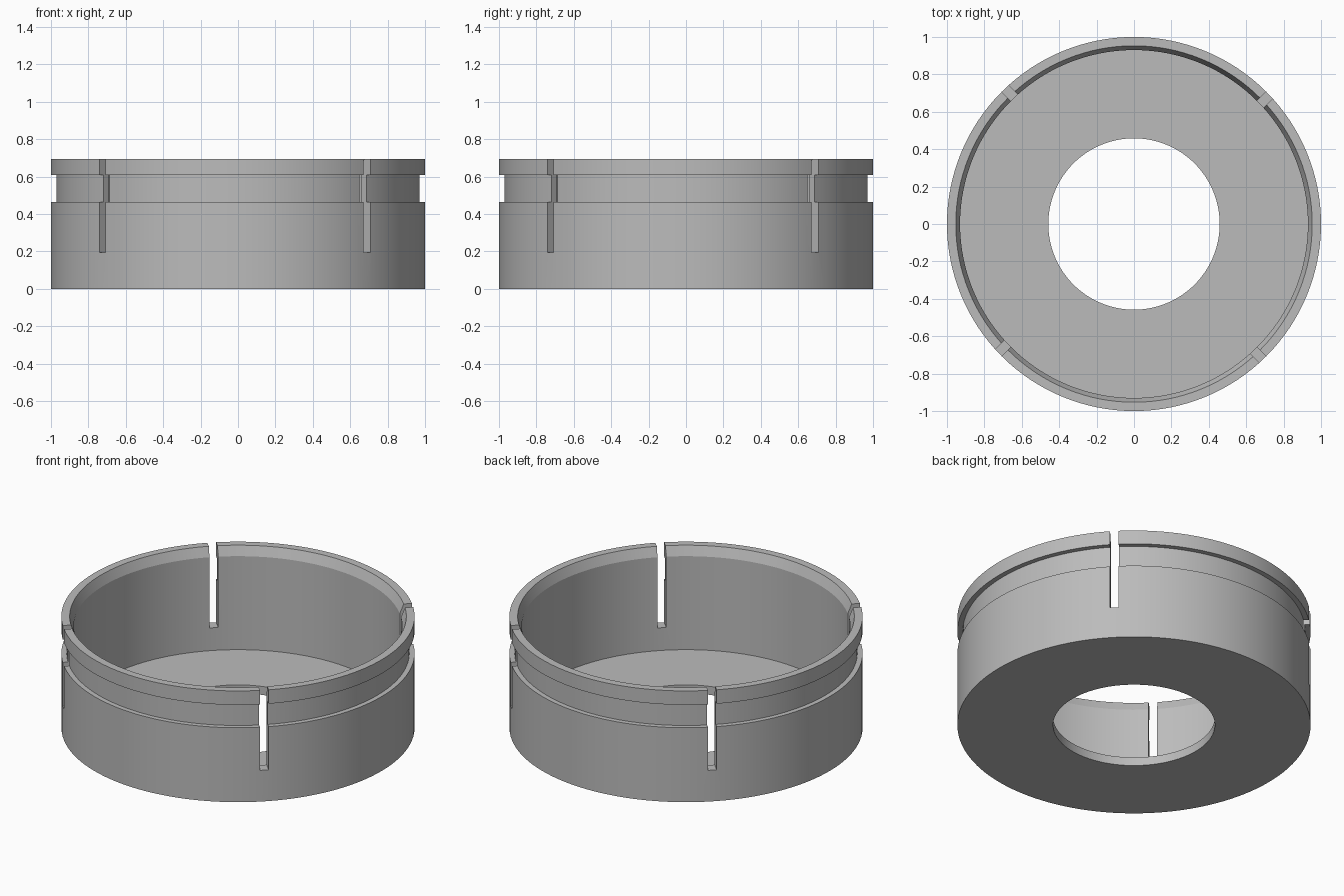
import bpy, bmesh, math
from mathutils import Matrix, Vector

if "Cube" in bpy.data.objects:
    bpy.data.objects.remove(bpy.data.objects["Cube"])

SEGMENTS = 128
SLOT_WIDTH = 0.05

grey = bpy.data.materials.new("plain grey")
grey.diffuse_color = (0.5, 0.5, 0.5, 1)
grey.use_nodes = True
grey.node_tree.nodes["Principled BSDF"].inputs["Base Color"].default_value = grey.diffuse_color


def make_object(name, bm):
    bmesh.ops.recalc_face_normals(bm, faces=bm.faces)
    mesh = bpy.data.meshes.new(name)
    bm.to_mesh(mesh)
    bm.free()
    mesh.materials.append(grey)
    obj = bpy.data.objects.new(name, mesh)
    bpy.context.collection.objects.link(obj)
    return obj


# Cup: closed (radius, height) section with floor hole, outer groove and chamfered rim
section = [(0.458, 0), (1, 0), (1, 0.465), (0.97, 0.465), (0.97, 0.608), (1, 0.608),
           (1, 0.695), (0.953, 0.695), (0.93, 0.637), (0.93, 0.053), (0.458, 0.053)]
bm = bmesh.new()
rings = []
for i in range(SEGMENTS):
    a = 2 * math.pi * i / SEGMENTS
    rings.append([bm.verts.new((r * math.cos(a), r * math.sin(a), z)) for r, z in section])
for i in range(SEGMENTS):
    p, q = rings[i], rings[(i + 1) % SEGMENTS]
    for j in range(len(section)):
        k = (j + 1) % len(section)
        bm.faces.new((p[j], q[j], q[k], p[k]))
cup = make_object("slotted_cup", bm)

# Slot cutter: four boxes on the diagonals, each with one side on the diagonal line
bm = bmesh.new()
for i in range(4):
    turn = Matrix.Rotation(math.radians(45 + 90 * i), 4, "Z")
    place = Matrix.Translation(Vector((0.95, -SLOT_WIDTH / 2, 0.495)))
    size = Matrix.Diagonal((0.3, SLOT_WIDTH, 0.6, 1))
    bmesh.ops.create_cube(bm, size=1, matrix=turn @ place @ size)
cutter = make_object("slot_cutter", bm)
cutter.hide_render = True

# Cut the slots, then discard the cutter
cut = cup.modifiers.new("slots", "BOOLEAN")
cut.operation = "DIFFERENCE"
cut.solver = "EXACT"
cut.object = cutter
bpy.context.view_layer.objects.active = cup
cup.select_set(True)
bpy.ops.object.modifier_apply(modifier=cut.name)
bpy.data.objects.remove(cutter)

# Smooth round walls with sharp edges kept
bpy.ops.object.shade_smooth_by_angle(angle=math.radians(20))
